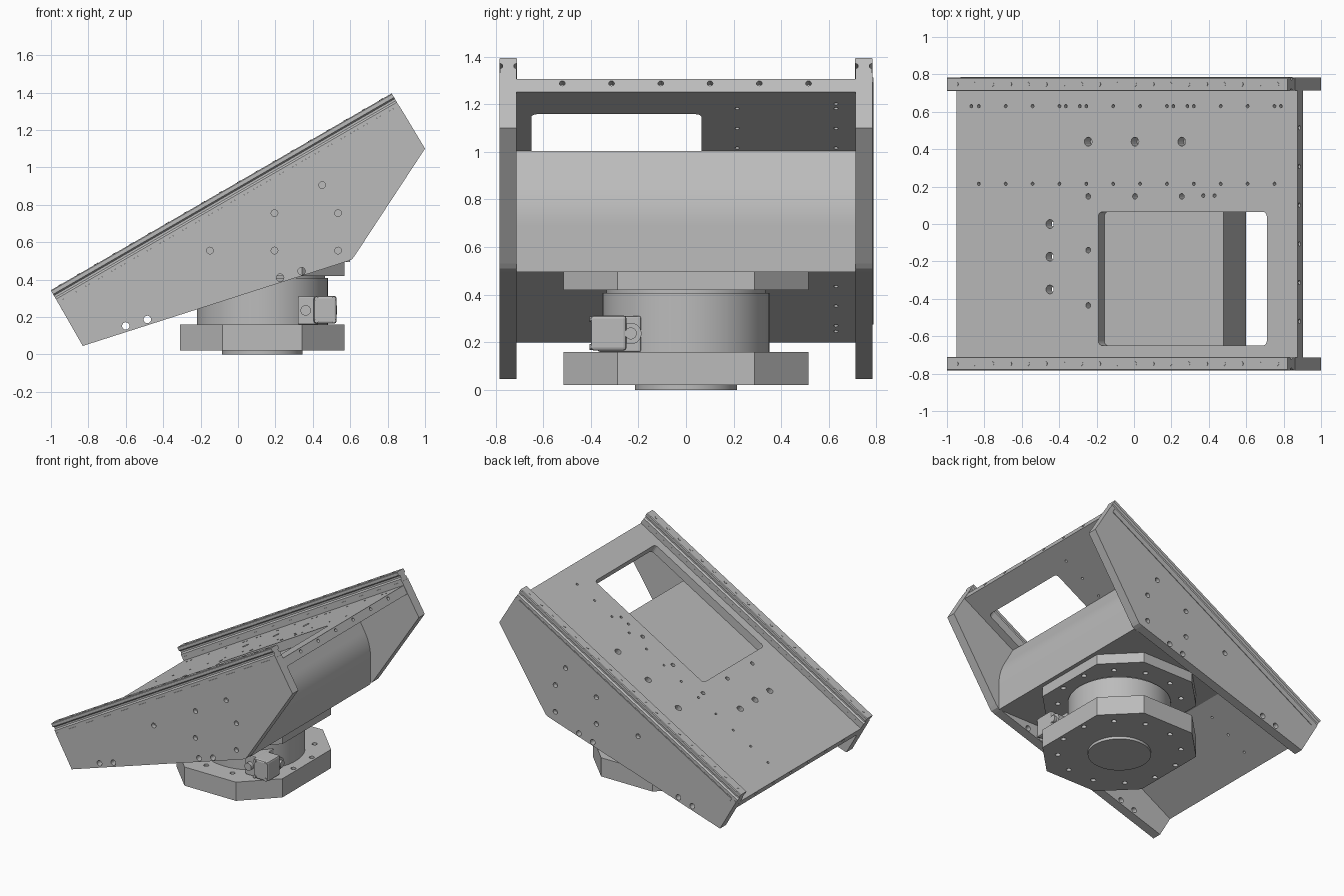
import bpy, bmesh, math
from mathutils import Matrix, Vector

cube = bpy.data.objects.get("Cube")
if cube:
    bpy.data.objects.remove(cube, do_unlink=True)

grey = bpy.data.materials.new("machined_grey")
grey.use_nodes = True
colour = (0.5, 0.5, 0.5, 1)
grey.diffuse_color = colour
grey.node_tree.nodes["Principled BSDF"].inputs["Base Color"].default_value = colour

# Tilted frame of the deck: x runs up the slope, z is normal to the deck top
SLOPE = Matrix.Translation((0, 0, 0.803)) @ Matrix.Rotation(math.radians(-30), 4, "Y")
LOW, HIGH = -1.097, 1.008
AXES = {"X": Matrix.Rotation(math.pi / 2, 4, "Y"),
        "Y": Matrix.Rotation(math.pi / 2, 4, "X"),
        "Z": Matrix.Identity(4)}
CENTRE = 0.13


def finish(name, bm, matrix=None):
    bmesh.ops.recalc_face_normals(bm, faces=bm.faces)
    mesh = bpy.data.meshes.new(name)
    bm.to_mesh(mesh)
    bm.free()
    mesh.materials.append(grey)
    if matrix:
        mesh.transform(matrix)
    obj = bpy.data.objects.new(name, mesh)
    bpy.context.collection.objects.link(obj)
    return obj


def prism(name, points, axis, start, end, matrix=None):
    """Extrude an outline of the two remaining axes along the given axis."""
    place = {"X": lambda a, b, t: (t, a, b),
             "Y": lambda a, b, t: (a, t, b),
             "Z": lambda a, b, t: (a, b, t)}[axis]
    bm = bmesh.new()
    face = bm.faces.new([bm.verts.new(place(a, b, start)) for a, b in points])
    moved = bmesh.ops.extrude_face_region(bm, geom=[face])["geom"]
    shift = Vector(place(0, 0, end - start))
    bmesh.ops.translate(bm, vec=shift, verts=[v for v in moved if isinstance(v, bmesh.types.BMVert)])
    return finish(name, bm, matrix)


def box(name, low, high, bevel=0.0):
    bm = bmesh.new()
    bmesh.ops.create_cube(bm, size=1)
    for v in bm.verts:
        v.co = [l + (c + 0.5) * (h - l) for l, h, c in zip(low, high, v.co)]
    if bevel:
        bmesh.ops.bevel(bm, geom=bm.edges[:], offset=bevel, segments=2, affect="EDGES", profile=0.5)
    return finish(name, bm)


def cylinders(name, axis, spots, depth, sides=16, matrix=None):
    """One mesh of cylinders, each spot being a centre and a radius."""
    bm = bmesh.new()
    for centre, radius in spots:
        bmesh.ops.create_cone(bm, cap_ends=True, segments=sides, radius1=radius, radius2=radius,
                              depth=depth, matrix=Matrix.Translation(centre) @ AXES[axis])
    return finish(name, bm, matrix)


def smooth(obj):
    bpy.ops.object.select_all(action="DESELECT")
    obj.select_set(True)
    bpy.context.view_layer.objects.active = obj
    bpy.ops.object.shade_smooth_by_angle(angle=math.radians(35))


def cut(obj, cutter):
    mod = obj.modifiers.new("cut", "BOOLEAN")
    mod.operation, mod.solver, mod.object = "DIFFERENCE", "EXACT", cutter
    graph = bpy.context.evaluated_depsgraph_get()
    mesh = bpy.data.meshes.new_from_object(obj.evaluated_get(graph))
    obj.modifiers.clear()
    obj.data = mesh
    bpy.data.objects.remove(cutter, do_unlink=True)


def rounded(x0, x1, y0, y1, r):
    pts = []
    for i, (x, y) in enumerate([(x1 - r, y1 - r), (x0 + r, y1 - r), (x0 + r, y0 + r), (x1 - r, y0 + r)]):
        for k in range(5):
            a = (i + k / 4) * math.pi / 2
            pts.append((x + r * math.cos(a), y + r * math.sin(a)))
    return pts


# Sloping deck with its rectangular window
THICK = 0.063
deck = prism("deck", [(LOW, -0.715), (HIGH, -0.715), (HIGH, 0.715), (LOW, 0.715)], "Z", -THICK, 0, SLOPE)
cut(deck, prism("window_cutter", rounded(-0.22, 0.82, -0.65, 0.065, 0.025), "Z", -0.2, 0.2, SLOPE))

# Deck holes: two long rows, small pairs and larger bores
row = [-0.83 + 0.1437 * i for i in range(12)]
spots = [(x, 0.215, 0.009) for x in row]
spots += [(x, 0.63, 0.009) for x in row]
spots += [(x, 0.63, 0.009) for x in (-0.87, -0.365, -0.29, 0.21, 0.285, 0.785)]
spots += [(x, 0.152, 0.01) for x in (0.37, 0.43)]
spots += [(x, 0.44, 0.024) for x in (-0.245, 0.005, 0.255)]
spots += [(x, 0.148, 0.015) for x in (-0.245, 0.005, 0.255)]
spots += [(-0.45, y, 0.024) for y in (0, -0.175, -0.35)]
spots += [(-0.245, y, 0.015) for y in (-0.14, -0.435)]
cos30 = math.cos(math.radians(30))
cut(deck, cylinders("deck_hole_cutter", "Z", [((x / cos30, y, 0), r) for x, y, r in spots], 0.2, 12, SLOPE))
edge = [((u, -0.52 + 0.207 * i, -0.022), 0.012) for i in range(6) for u in (LOW, HIGH)]
cut(deck, cylinders("edge_hole_cutter", "X", edge, 0.06, 12, SLOPE))

# Side plates, drilled, each carrying a waisted guide rail
outline = [(-0.963, 0.278), (-0.83, 0.045), (0.585, 0.498), (0.61, 0.509), (0.626, 0.53),
           (1.0, 1.1), (0.861, 1.331)]
bolts = [(-0.15, 0.555), (0.195, 0.555), (0.535, 0.555), (0.195, 0.755), (0.535, 0.755), (0.45, 0.905)]
through = [(-0.6, 0.152), (-0.485, 0.187), (0.225, 0.41), (0.34, 0.445)]
half_rail = [(0.034, 0), (0.034, 0.02), (0.024, 0.03), (0.024, 0.042), (0.037, 0.05), (0.037, 0.07), (0.032, 0.075)]
rail_profile = half_rail + [(-v, w) for v, w in reversed(half_rail)]
for side, s in (("right", -1), ("left", 1)):
    plate = prism(side + "_side_plate", outline, "Y", s * 0.713, s * 0.783)
    cut(plate, cylinders("bolt_cutter", "Y", [((x, s * 0.783, z), 0.018) for x, z in bolts], 0.06))
    cut(plate, cylinders("through_cutter", "Y", [((x, s * 0.75, z), 0.02) for x, z in through], 0.2))
    prism(side + "_guide_rail", [(s * 0.747 + v, 0.027 + w) for v, w in rail_profile], "X", LOW, HIGH, SLOPE)
    # Rail fixing screws
    screws = [((LOW + 0.06 + 0.11 * i, s * 0.747, 0.102), 0.012) for i in range(19)]
    cylinders(side + "_rail_screws", "Z", screws, 0.004, 10, SLOPE)

# Thin cover strip along the outside of the left plate
prism("cover_strip", [(0.781, 0), (0.787, 0), (0.787, 0.025), (0.781, 0.025)], "X", LOW + 0.04, HIGH - 0.03, SLOPE)

# Wedge-shaped support body with a softly bent end sheet
a, b, c = Vector((0.6, 0.69)), Vector((0.6, 0.79)), Vector((0.55, 0.877))
bend = [tuple(a * (1 - t) ** 2 + b * 2 * t * (1 - t) + c * t * t) for t in [i / 8 for i in range(9)]]
smooth(prism("support_body", [(-0.404, 0.495), (0.6, 0.495)] + bend + [(0.478, 1.004)], "Y", -0.713, 0.713))

# Octagonal flanges with bolt circles, and the turntable between them
quarter = [(0.44, 0.288), (0.213, 0.515)]
octagon = quarter + [(-x, y) for x, y in reversed(quarter)]
octagon += [(-x, -y) for x, y in octagon]
octagon = [(x + CENTRE, y) for x, y in octagon]
ring = [math.radians(15 + 30 * i) for i in range(12)]
for name, low, high in (("base_flange", 0.02, 0.16), ("top_flange", 0.42, 0.495)):
    flange = prism(name, octagon, "Z", low, high)
    holes = [((CENTRE + 0.42 * math.cos(t), 0.42 * math.sin(t), low), 0.018) for t in ring]
    cut(flange, cylinders("flange_cutter", "Z", holes, 0.4))
for name, radius, low, high in (("turntable_drum", 0.35, 0.155, 0.408),
                                ("turntable_neck", 0.335, 0.4, 0.425),
                                ("centre_boss", 0.215, 0, 0.03)):
    smooth(cylinders(name, "Z", [((CENTRE, 0, (low + high) / 2), radius)], high - low, 64))

# Drive unit beside the drum with its connectors
box("drive_mount", (0.32, -0.37, 0.16), (0.43, -0.19, 0.31), 0.006)
box("drive_housing", (0.405, -0.4, 0.165), (0.527, -0.25, 0.312), 0.012)
smooth(cylinders("drive_shaft_collar", "X", [((0.46, -0.232, 0.237), 0.045)], 0.1, 24))
smooth(cylinders("drive_shaft_end", "X", [((0.49, -0.232, 0.237), 0.025)], 0.08, 24))
smooth(cylinders("cable_connector", "Y", [((0.362, -0.375, 0.235), 0.028)], 0.05, 24))
corners = [((x, -0.4, z), 0.012) for x in (0.42, 0.512) for z in (0.18, 0.297)]
cylinders("housing_screws", "Y", corners, 0.012, 10)
